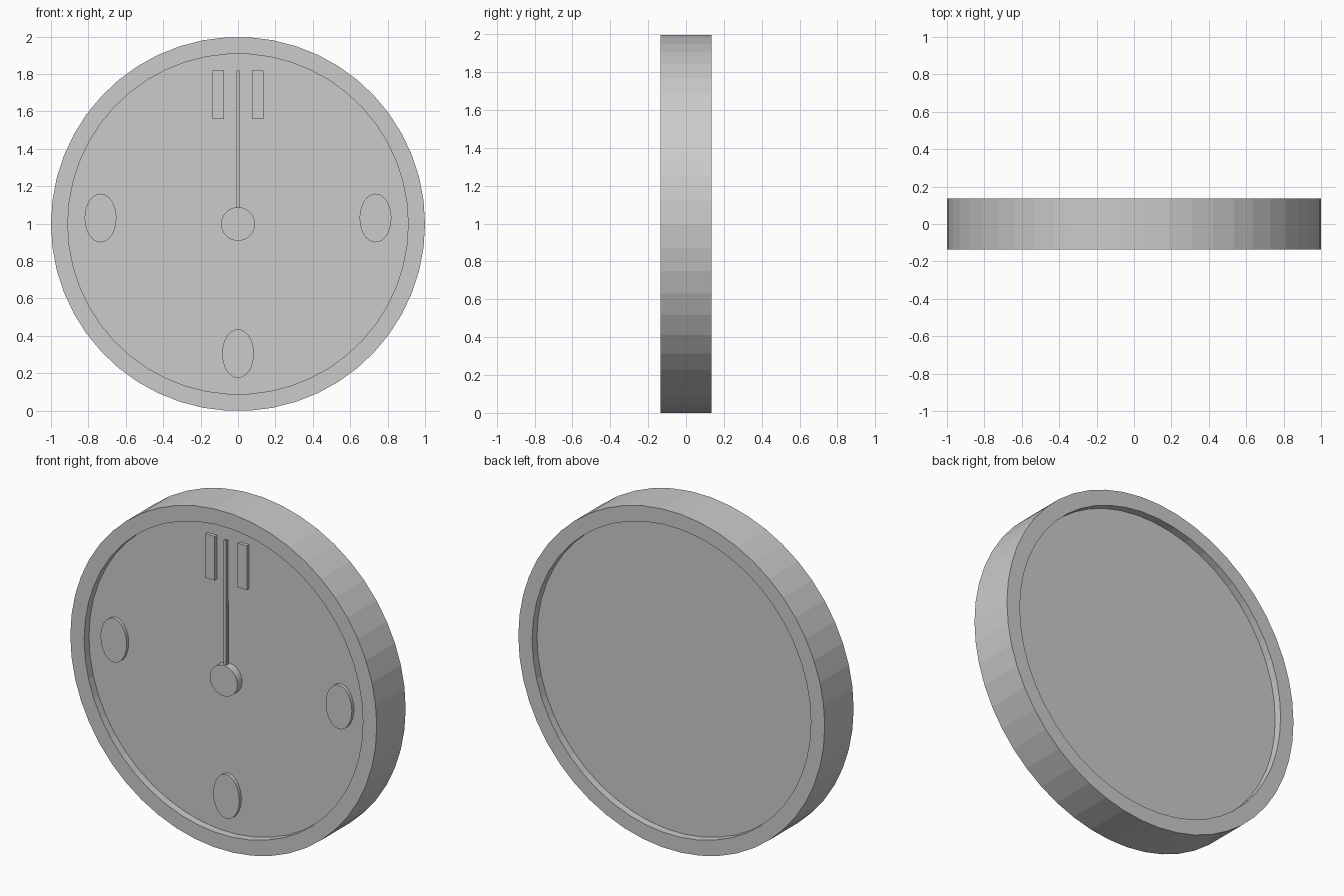
import bpy, bmesh, math
from mathutils import Matrix

SIDES = 50
CENTRE_Z = math.cos(math.pi / SIDES)
RIM_Y, FACE_Y = 0.135, 0.09

cube = bpy.data.objects.get("Cube")
if cube:
    bpy.data.objects.remove(cube, do_unlink=True)


def finish(name, bm):
    bmesh.ops.recalc_face_normals(bm, faces=bm.faces)
    mesh = bpy.data.meshes.new(name)
    bm.to_mesh(mesh)
    bm.free()
    obj = bpy.data.objects.new(name, mesh)
    bpy.context.collection.objects.link(obj)
    return obj


def extrude_outline(name, points, front, back):
    """Solid from an (x, z) outline, running from front to back along y."""
    bm = bmesh.new()
    face = bm.faces.new([bm.verts.new((x, front, z)) for x, z in points])
    grown = bmesh.ops.extrude_face_region(bm, geom=[face])["geom"]
    verts = [g for g in grown if isinstance(g, bmesh.types.BMVert)]
    bmesh.ops.translate(bm, verts=verts, vec=(0, back - front, 0))
    return finish(name, bm)


def oval(x, z, rx, rz, sides=SIDES):
    angles = [math.tau * i / sides for i in range(sides)]
    return [(x + rx * math.cos(a), z + rz * math.sin(a)) for a in angles]


def block(x0, x1, z0, z1):
    return [(x0, z0), (x1, z0), (x1, z1), (x0, z1)]


# Rim and recessed faces, turned from one profile
bm = bmesh.new()
profile = [(0, -FACE_Y), (0.91, -FACE_Y), (0.91, -RIM_Y), (1, -RIM_Y),
           (1, RIM_Y), (0.91, RIM_Y), (0.91, FACE_Y), (0, FACE_Y)]
verts = [bm.verts.new((r, y, 0)) for r, y in profile]
edges = [bm.edges.new(pair) for pair in zip(verts, verts[1:])]
bmesh.ops.spin(bm, geom=verts + edges, axis=(0, 1, 0), cent=(0, 0, 0),
               angle=math.tau, steps=SIDES, use_merge=True)
bmesh.ops.remove_doubles(bm, verts=bm.verts, dist=0.0001)
bmesh.ops.transform(bm, matrix=Matrix.Translation((0, 0, CENTRE_Z)), verts=bm.verts)
finish("clock_case", bm)

# Hub and the two hands
extrude_outline("hub", oval(0, CENTRE_Z, 0.09, 0.09), -RIM_Y, -FACE_Y)
extrude_outline("hour_hand", block(-0.012, 0.012, CENTRE_Z, 1.46), -0.118, -0.104)
extrude_outline("minute_hand", block(-0.008, 0.008, CENTRE_Z, 1.82), -0.122, -0.106)

# Plain raised hour markers: a pair at the top, one on each other quarter
MARK_Y = -0.11
for side, x in (("right", -0.105), ("left", 0.105)):
    extrude_outline(f"top_marker_{side}", block(x - 0.03, x + 0.03, 1.56, 1.82),
                    MARK_Y, -FACE_Y)
for name, x, z in (("left_marker", 0.735, 1.03), ("right_marker", -0.735, 1.03),
                   ("bottom_marker", 0, 0.305)):
    extrude_outline(name, oval(x, z, 0.085, 0.13, 32), MARK_Y, -FACE_Y)
